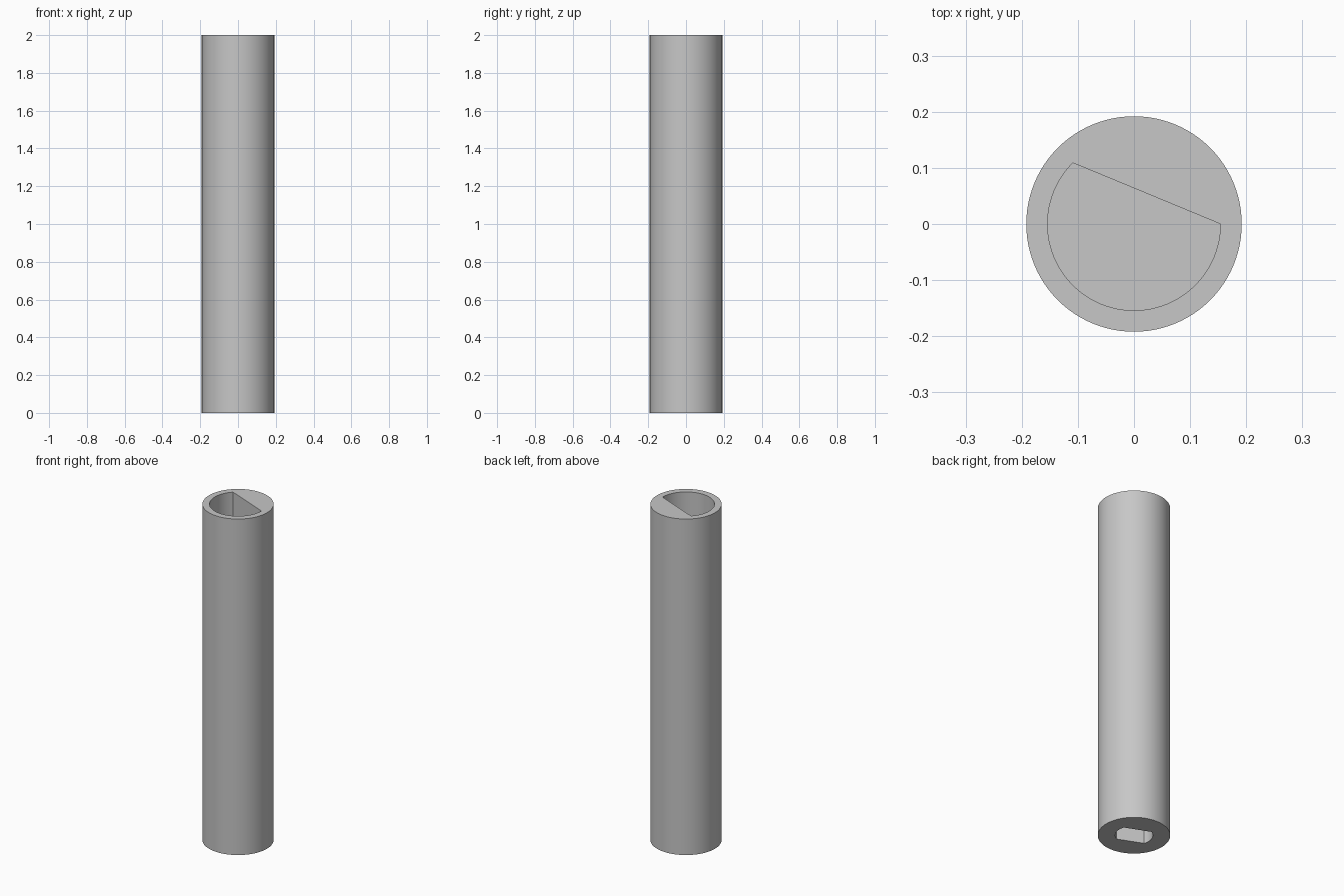
import bpy
import bmesh
from math import asin, cos, sin, pi, radians

HEIGHT = 2.0
OUTER_RADIUS = 0.192
BORE_RADIUS = 0.154
BORE_DEPTH = 0.5
SLOT_RADIUS = 0.1
SLOT_HALF_WIDTH = 0.064
SLOT_DEPTH = 0.4
FLAT_ANGLE = radians(-22.5)   # shared direction of the flats

cube = bpy.data.objects.get("Cube")
if cube:
    bpy.data.objects.remove(cube, do_unlink=True)

grey = bpy.data.materials.new("plain grey")
grey.use_nodes = True
colour = (0.57, 0.57, 0.57, 1)
grey.diffuse_color = colour
grey.node_tree.nodes["Principled BSDF"].inputs["Base Color"].default_value = colour


def arc(radius, start, end, steps):
    """Points along an arc, both ends included."""
    angles = [start + (end - start) * i / steps for i in range(steps + 1)]
    return [(radius * cos(a), radius * sin(a)) for a in angles]


def prism(name, outline, bottom, top):
    """Extrude a closed outline upwards."""
    bm = bmesh.new()
    face = bm.faces.new([bm.verts.new((x, y, bottom)) for x, y in outline])
    grown = bmesh.ops.extrude_face_region(bm, geom=[face])["geom"]
    moved = [v for v in grown if isinstance(v, bmesh.types.BMVert)]
    bmesh.ops.translate(bm, verts=moved, vec=(0, 0, top - bottom))
    bmesh.ops.recalc_face_normals(bm, faces=bm.faces)
    mesh = bpy.data.meshes.new(name)
    bm.to_mesh(mesh)
    bm.free()
    mesh.materials.append(grey)
    obj = bpy.data.objects.new(name, mesh)
    bpy.context.collection.objects.link(obj)
    return obj


def cut(target, cutter):
    """Subtract a cutter and remove it."""
    cutter.hide_render = True
    mod = target.modifiers.new("cut", "BOOLEAN")
    mod.operation = "DIFFERENCE"
    mod.solver = "EXACT"
    mod.object = cutter
    bpy.context.view_layer.objects.active = target
    bpy.ops.object.modifier_apply(modifier=mod.name)
    bpy.data.objects.remove(cutter, do_unlink=True)


# Round shaft
shaft = prism("shaft", arc(OUTER_RADIUS, 0, 2 * pi, 96)[:-1], 0, HEIGHT)

# D-shaped blind bore in the top
bore = arc(BORE_RADIUS, radians(135), radians(360), 60)
cut(shaft, prism("bore_cutter", bore, HEIGHT - BORE_DEPTH, HEIGHT + 0.1))

# Slot with two flats and rounded ends in the bottom
half = asin(SLOT_HALF_WIDTH / SLOT_RADIUS)
slot = []
for turn in (0, pi):
    middle = FLAT_ANGLE + turn
    slot += arc(SLOT_RADIUS, middle - half, middle + half, 20)
cut(shaft, prism("slot_cutter", slot, -0.1, SLOT_DEPTH))

# Smooth walls, sharp rims
bpy.ops.object.select_all(action="DESELECT")
shaft.select_set(True)
bpy.context.view_layer.objects.active = shaft
bpy.ops.object.shade_smooth_by_angle(angle=radians(30))
